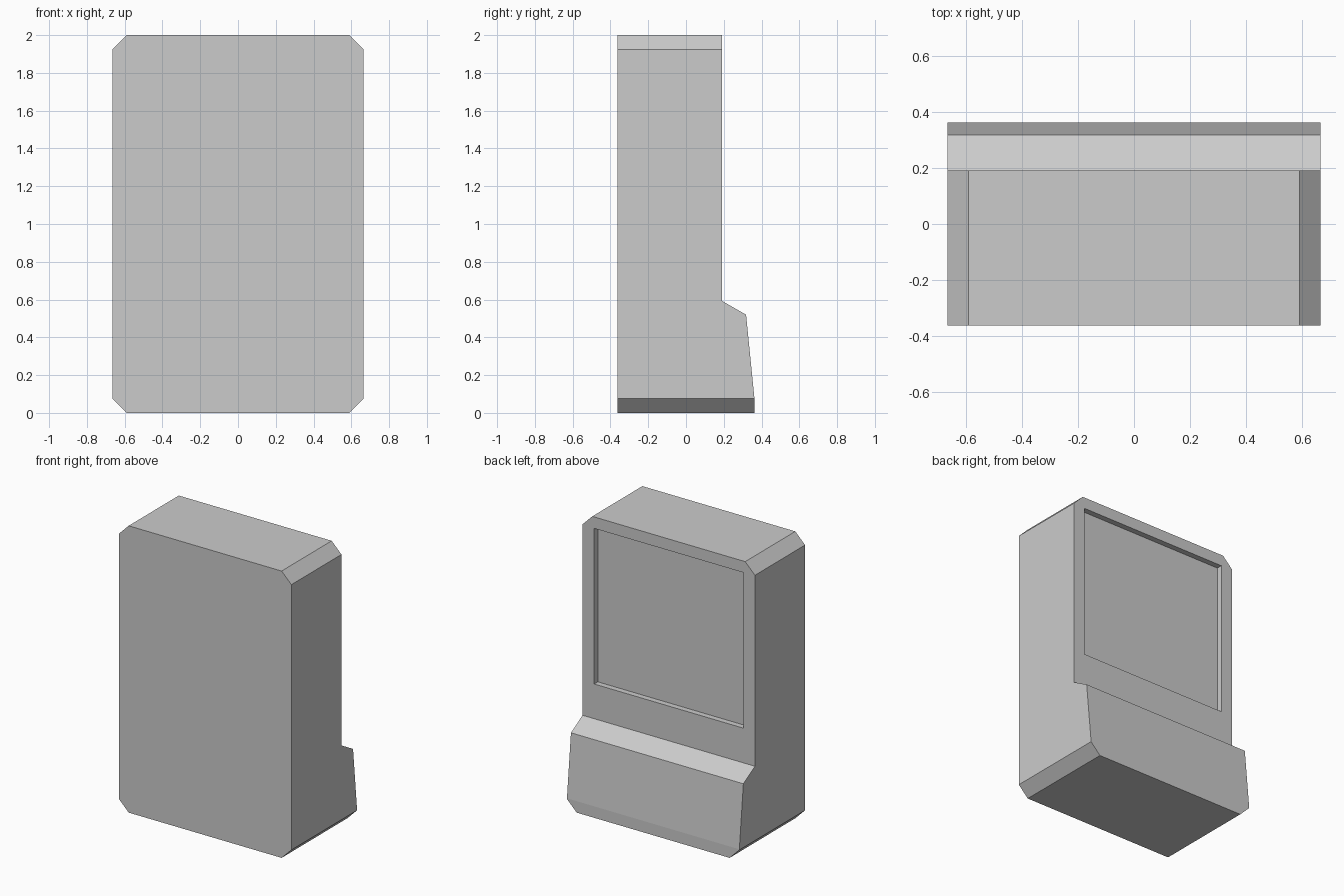
import bpy, bmesh
from mathutils import Vector

if "Cube" in bpy.data.objects:
    bpy.data.objects.remove(bpy.data.objects["Cube"])

W, H, C = 0.665, 2.0, 0.075      # half width, height, corner chamfer
BACK_Y = 0.19                    # plane of the screen side


def prism(name, points, sweep):
    """Solid made by sweeping a closed outline along a vector."""
    bm = bmesh.new()
    face = bm.faces.new([bm.verts.new(p) for p in points])
    ext = bmesh.ops.extrude_face_region(bm, geom=[face])
    moved = [v for v in ext["geom"] if isinstance(v, bmesh.types.BMVert)]
    bmesh.ops.translate(bm, verts=moved, vec=Vector(sweep))
    bmesh.ops.recalc_face_normals(bm, faces=bm.faces)
    mesh = bpy.data.meshes.new(name)
    bm.to_mesh(mesh)
    bm.free()
    obj = bpy.data.objects.new(name, mesh)
    bpy.context.collection.objects.link(obj)
    return obj


def cut(obj, cutter, operation):
    """Apply a boolean and remove the cutter."""
    cutter.hide_render = True
    mod = obj.modifiers.new(operation, "BOOLEAN")
    mod.operation, mod.object, mod.solver = operation, cutter, "EXACT"
    bpy.context.view_layer.objects.active = obj
    bpy.ops.object.modifier_apply(modifier=mod.name)
    bpy.data.objects.remove(cutter)


# Cabinet: side profile with the sloped shelf, swept across the width
side = [(-0.362, -0.1), (0.362, -0.1), (0.362, 0.08), (0.318, 0.52),
        (BACK_Y, 0.593), (BACK_Y, 2.1), (-0.362, 2.1)]
cabinet = prism("cabinet", [(-0.8, y, z) for y, z in side], (1.6, 0, 0))

# Chamfered front outline trims the cabinet on all four long corners
outline = [(-W, C), (C - W, 0), (W - C, 0), (W, C),
           (W, H - C), (W - C, H), (C - W, H), (-W, H - C)]
trim = prism("outline_trim", [(x, -0.6, z) for x, z in outline], (0, 1.2, 0))
cut(cabinet, trim, "INTERSECT")

# Shallow screen recess
screen = [(-0.575, 0.835), (0.575, 0.835), (0.575, 1.92), (-0.575, 1.92)]
recess = prism("screen_recess", [(x, BACK_Y - 0.04, z) for x, z in screen], (0, 0.2, 0))
cut(cabinet, recess, "DIFFERENCE")
